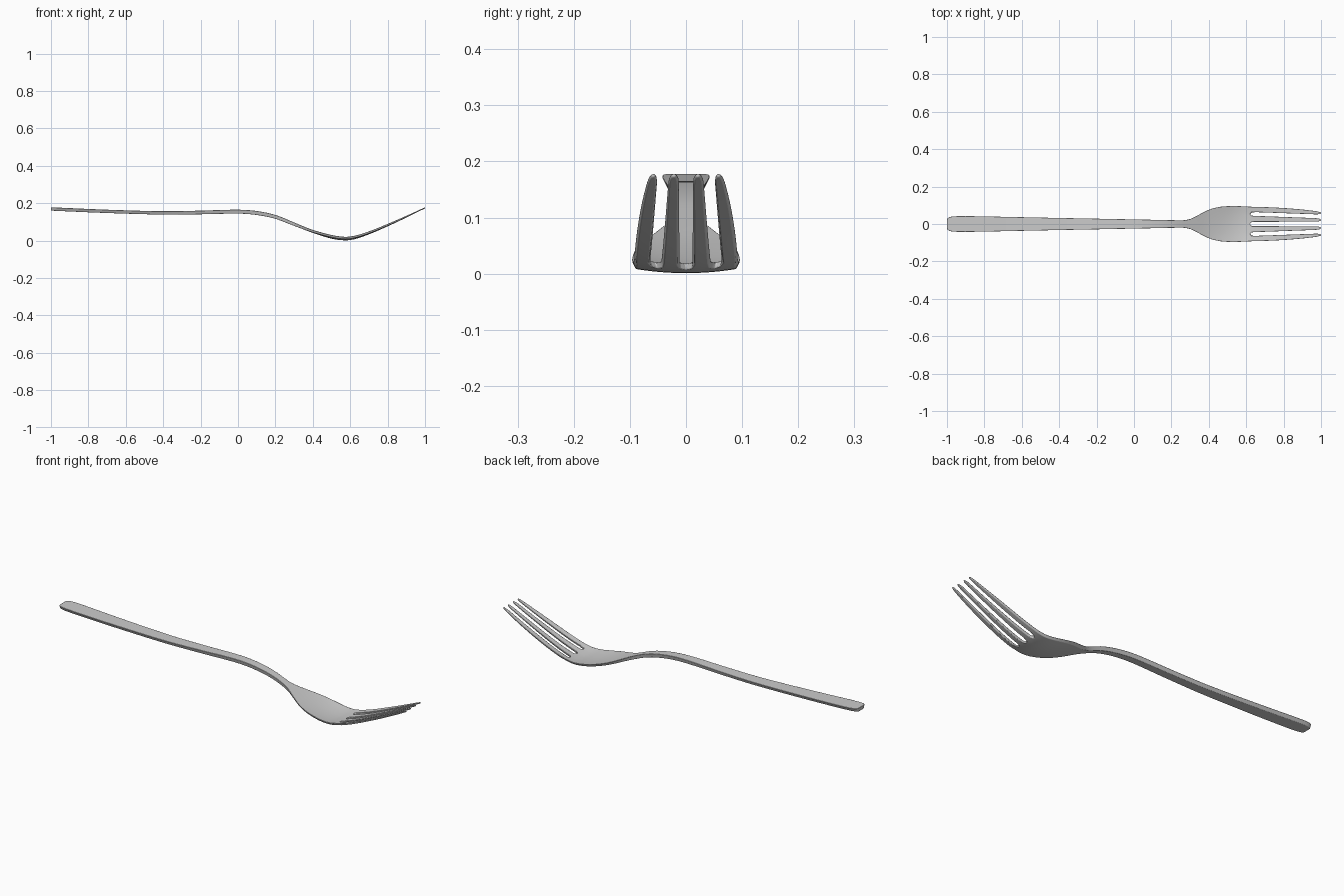
import bpy, bmesh

if "Cube" in bpy.data.objects:
    bpy.data.objects.remove(bpy.data.objects["Cube"])

# Profiles along the length: (x, value)
TOP = [(-1, .178), (-.7, .165), (-.4, .157), (-.2, .160), (0, .165), (.1, .158), (.2, .137),
       (.3, .097), (.4, .055), (.5, .023), (.57, .013), (.62, .018), (.7, .044),
       (.8, .086), (.9, .131), (1, .178)]
THICK = [(-1, .018), (-.4, .018), (0, .021), (.25, .020), (.4, .014), (.57, .012), (.8, .010), (1, .006)]
WIDTH = [(-.96, .042), (-.9, .043), (-.5, .035), (0, .025), (.2, .021), (.26, .020), (.3, .027),
         (.35, .052), (.4, .077), (.45, .091), (.5, .096), (.55, .0965), (.62, .093)]
OUTER = [(.62, .093), (.7, .091), (.8, .086), (.9, .078), (1, .066)]
INSET = [(-1, .78), (.2, .75), (.4, .9), (.62, .94)]
SLOT = .62


def curve(pts, x):
    """Smooth interpolation through a table."""
    x = min(max(x, pts[0][0]), pts[-1][0])
    n = len(pts)

    def slope(i):
        a, b = pts[max(i - 1, 0)], pts[min(i + 1, n - 1)]
        return (b[1] - a[1]) / (b[0] - a[0])
    i = next(k for k in range(n - 1) if x <= pts[k + 1][0])
    (x0, y0), (x1, y1) = pts[i], pts[i + 1]
    h = x1 - x0
    t = (x - x0) / h
    return ((2*t**3 - 3*t*t + 1) * y0 + (t**3 - 2*t*t + t) * h * slope(i)
            + (3*t*t - 2*t**3) * y1 + (t**3 - t*t) * h * slope(i + 1))


def half_tines(x):
    """Edges of the two tines on the +y side, as (outer, inner)."""
    s = (max(x, SLOT) - SLOT) / (1 - SLOT)
    tip = {.985: .88, .995: .65, 1.0: .3}.get(x, 1)
    out = []
    for a, b in ((curve(OUTER, x), .064 - .014 * s), (.045 - .014 * s, .011 + .001 * s)):
        m, h = (a + b) / 2, (a - b) / 2 * tip
        out.append((m + h, m - h))
    return out


def row_lines(x):
    """Across-the-fork positions: tine edge, middle, edge, slot middle, ..."""
    (a, b), (c, d) = half_tines(x)
    half = [a, (a + b) / 2, b, (b + c) / 2, c, (c + d) / 2, d]
    return half + [0] + [-v for v in reversed(half)]


xs = [-1, -.996, -.988, -.976, -.96]
xs += [-.96 + .03 * i for i in range(1, 40)]
xs += [.235 + .0225 * i for i in range(17)] + [SLOT]
xs += [SLOT + .03 * i for i in range(1, 12)] + [.97, .985, .995, 1.0]
END = {-1: .024, -.996: .032, -.988: .037, -.976: .040}
slot_row = xs.index(SLOT)
base = row_lines(SLOT)

bm = bmesh.new()
info = {}
grid = []
for r, x in enumerate(xs):
    lines = row_lines(x)
    row = []
    for c in range(15):
        px = x
        if r <= slot_row:
            y = base[c] / base[0] * END.get(x, curve(WIDTH, x))
            low = y * curve(INSET, x)
            if r == slot_row and c % 4 != 3:
                px += .008          # rounded slot roots
        else:
            y = lines[c]
            mid = lines[c // 4 * 4 + 1]
            low = mid + (y - mid) * .75
        cup = min(max((x - .3) / .2, 0), 1) * min(1, (1 - x) / .38)
        z = curve(TOP, px) + .8 * cup * y * y
        v = bm.verts.new((px, y, z))
        w = bm.verts.new((px, low, z - curve(THICK, px)))
        row.append((v, w))
    grid.append(row)

# Top and underside sheets, skipping the slots
edges = {}
for r in range(len(xs) - 1):
    for c in range(14):
        if r >= slot_row and c % 4 in (2, 3):
            continue
        q = [grid[r][c], grid[r][c + 1], grid[r + 1][c + 1], grid[r + 1][c]]
        bm.faces.new([p[0] for p in q])
        bm.faces.new([p[1] for p in reversed(q)])
        for i in range(4):
            a, b = q[i], q[(i + 1) % 4]
            key = frozenset((a[0], b[0]))
            edges.setdefault(key, []).append((a, b))

# Side walls along every open edge
for use in edges.values():
    if len(use) == 1:
        a, b = use[0]
        bm.faces.new((b[0], a[0], a[1], b[1]))
bmesh.ops.delete(bm, geom=[v for v in bm.verts if not v.link_faces], context='VERTS')
bmesh.ops.recalc_face_normals(bm, faces=bm.faces)

mesh = bpy.data.meshes.new("fork")
bm.to_mesh(mesh)
bm.free()
fork = bpy.data.objects.new("fork", mesh)
bpy.context.collection.objects.link(fork)
bpy.context.view_layer.objects.active = fork
fork.select_set(True)

# Softened rims
bev = fork.modifiers.new("soft_rim", 'BEVEL')
bev.width = .003
bev.segments = 2
bev.limit_method = 'ANGLE'
bev.angle_limit = .7
bpy.ops.object.shade_smooth_by_angle(angle=.7)
